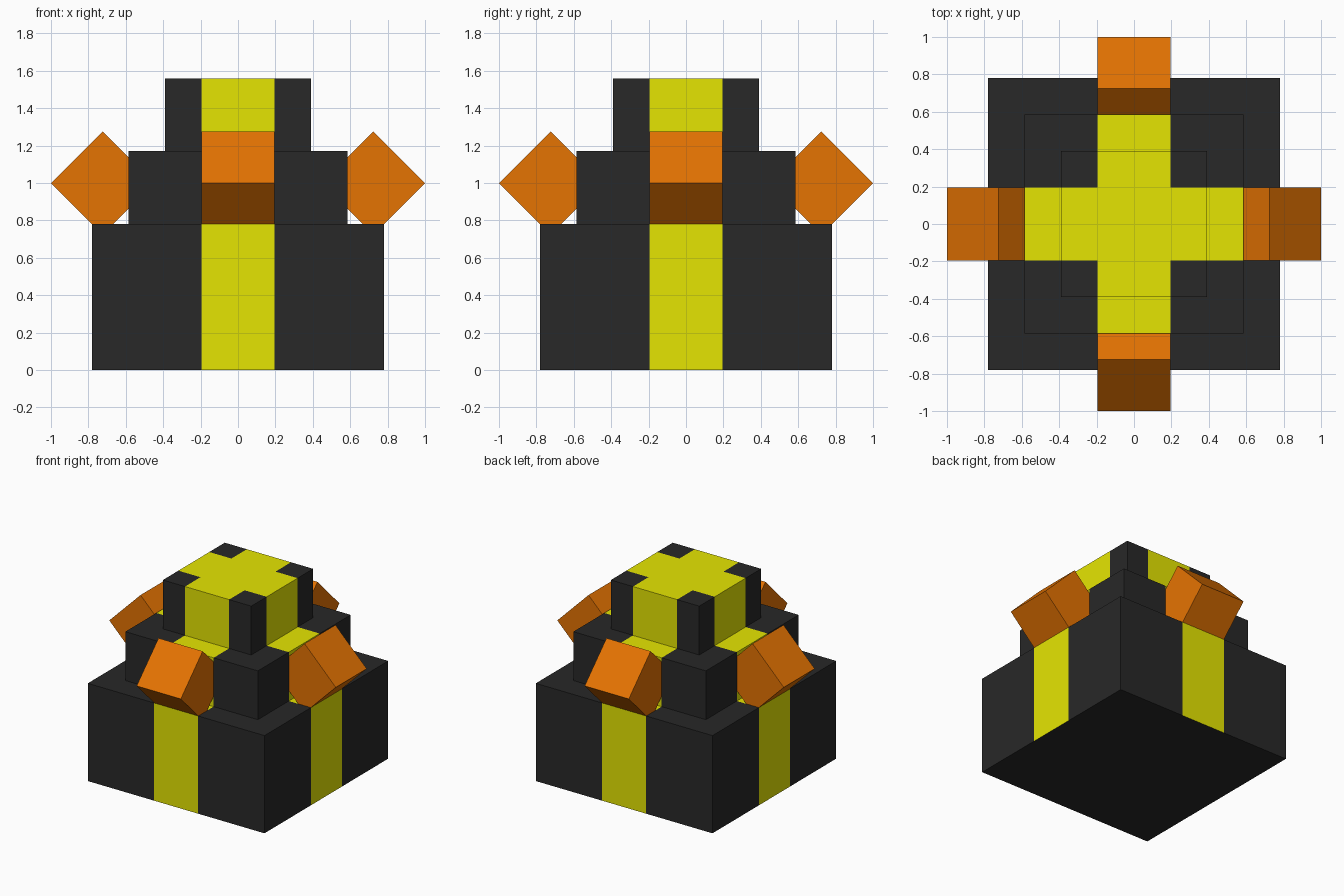
import bpy, bmesh, math
from mathutils import Matrix, Vector

if "Cube" in bpy.data.objects:
    bpy.data.objects.remove(bpy.data.objects["Cube"])

W = 0.195  # half width of the stripes and tilted blocks


def material(name, rgb):
    """Flat material from 0-255 display values."""
    lin = [(((c / 255) + 0.055) / 1.055) ** 2.4 if c > 10 else c / 255 / 12.92 for c in rgb]
    m = bpy.data.materials.new(name)
    m.diffuse_color = (*lin, 1)
    m.use_nodes = True
    m.node_tree.nodes["Principled BSDF"].inputs["Base Color"].default_value = m.diffuse_color
    return m


black = material("charcoal", (40, 40, 40))
yellow = material("yellow", (229, 229, 2))
orange = material("orange", (229, 115, 2))


def finish(name, bm, mats):
    me = bpy.data.meshes.new(name)
    bm.to_mesh(me)
    bm.free()
    for m in mats:
        me.materials.append(m)
    bpy.context.collection.objects.link(bpy.data.objects.new(name, me))


def tier(name, half, z0, z1):
    """Box with a yellow band running over it in both directions."""
    bm = bmesh.new()
    bmesh.ops.create_cube(bm, size=1, matrix=Matrix.Translation((0, 0, (z0 + z1) / 2))
                          @ Matrix.Diagonal((2 * half, 2 * half, z1 - z0, 1)))
    for axis in (Vector((1, 0, 0)), Vector((0, 1, 0))):
        for s in (-W, W):
            bmesh.ops.bisect_plane(bm, geom=bm.verts[:] + bm.edges[:] + bm.faces[:],
                                   plane_co=axis * s, plane_no=axis)
    bm.normal_update()
    for f in bm.faces:
        c = f.calc_center_median()
        banded = min(abs(c.x), abs(c.y)) < W
        f.material_index = int(banded and f.normal.z > -0.5)
    finish(name, bm, [black, yellow])


def tilted_block(name, turn):
    """Cube tipped 45 degrees, facing -y before being turned about z."""
    bm = bmesh.new()
    bmesh.ops.create_cube(bm, size=2 * W, matrix=Matrix.Rotation(math.radians(turn), 4, 'Z')
                          @ Matrix.Translation((0, -0.7242, 1.0))
                          @ Matrix.Rotation(math.radians(45), 4, 'X'))
    finish(name, bm, [orange])


# Stepped body
tier("base_tier", 0.78, 0, 0.78)
tier("middle_tier", 0.585, 0.78, 1.17)
tier("top_tier", 0.39, 1.17, 1.56)

# Tilted blocks on the four sides
for i, side in enumerate(("front", "right", "back", "left")):
    tilted_block(side + "_block", 90 * i)
